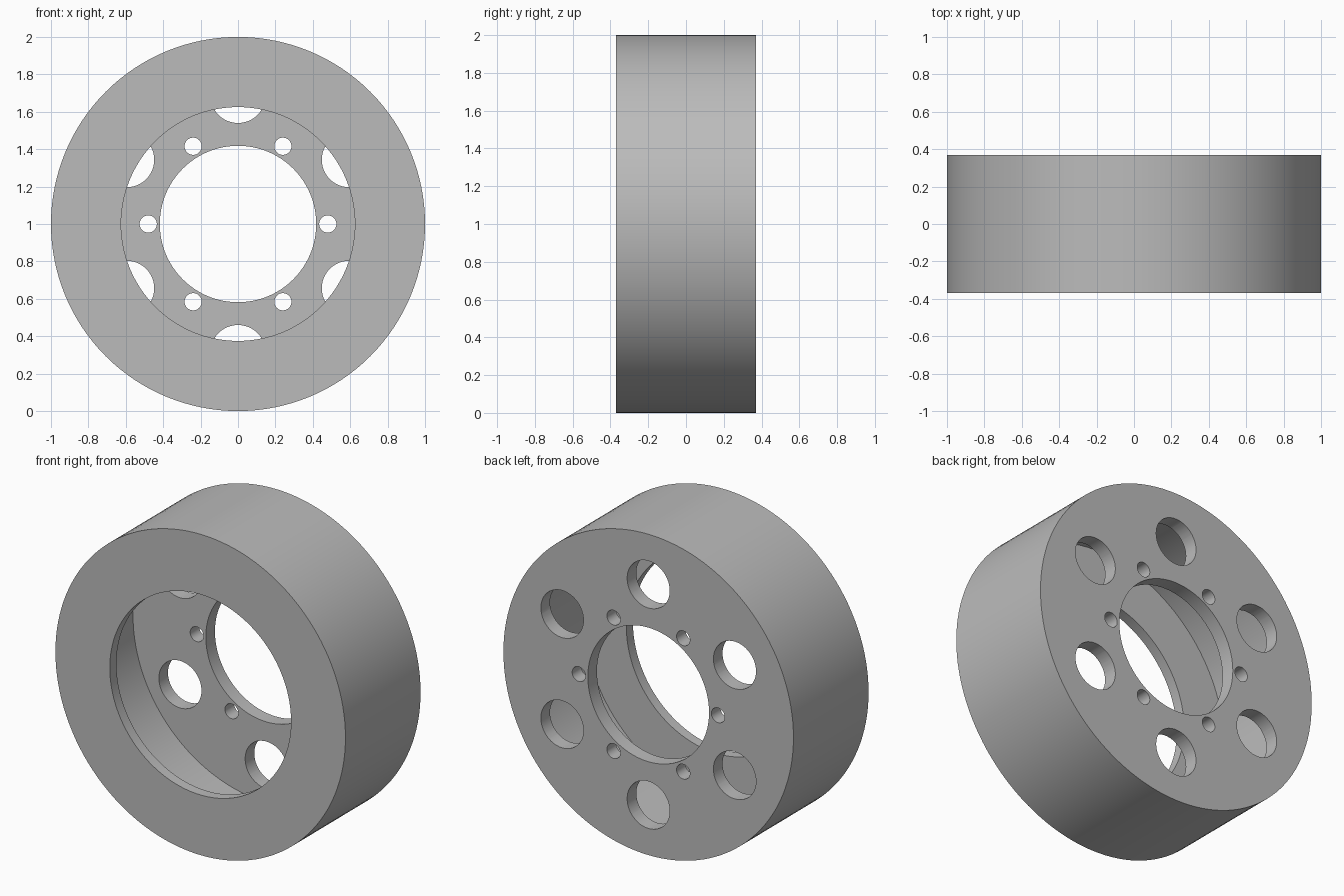
import bpy, bmesh, math
from mathutils import Matrix, Vector

if "Cube" in bpy.data.objects:
    bpy.data.objects.remove(bpy.data.objects["Cube"])

# Main sizes
CENTRE = Vector((0, 0, 1))
HALF = 0.37        # half width of the drum
OUTER = 1.0        # outside radius
CAVITY = 0.92      # radius inside the rim
MOUTH = 0.625      # front opening radius
BORE = 0.418       # central hole radius
LIP = 0.065        # front plate thickness
WEB = 0.09         # back plate thickness

grey = bpy.data.materials.new("plain grey")
grey.use_nodes = True
colour = (0.5, 0.5, 0.5, 1)
grey.diffuse_color = colour
grey.node_tree.nodes["Principled BSDF"].inputs["Base Color"].default_value = colour


def add_object(name, bm):
    bmesh.ops.recalc_face_normals(bm, faces=bm.faces)
    mesh = bpy.data.meshes.new(name)
    bm.to_mesh(mesh)
    bm.free()
    mesh.materials.append(grey)
    obj = bpy.data.objects.new(name, mesh)
    bpy.context.collection.objects.link(obj)
    return obj


def lathe(name, profile, steps):
    """Revolve a closed (radius, y) outline about the wheel axis."""
    bm = bmesh.new()
    verts = [bm.verts.new((r, y, CENTRE.z)) for r, y in profile]
    edges = [bm.edges.new((a, b)) for a, b in zip(verts, verts[1:] + verts[:1])]
    bmesh.ops.spin(bm, geom=verts + edges, cent=CENTRE, axis=(0, 1, 0),
                   angle=math.tau, steps=steps, use_merge=True)
    bmesh.ops.remove_doubles(bm, verts=bm.verts, dist=1e-5)
    return add_object(name, bm)


def ring_of_pins(bm, count, ring_radius, pin_radius, start):
    """Cylinders through the back plate, evenly spaced on a circle."""
    for i in range(count):
        a = start + math.tau * i / count
        place = CENTRE + Vector((math.cos(a) * ring_radius, HALF - WEB / 2,
                                 math.sin(a) * ring_radius))
        bmesh.ops.create_cone(
            bm, cap_ends=True, segments=48, radius1=pin_radius, radius2=pin_radius,
            depth=WEB * 2,
            matrix=Matrix.Translation(place) @ Matrix.Rotation(math.pi / 2, 4, "X"))


# Hollow drum with a front lip and a back plate
drum = lathe("hollow_drum", [
    (OUTER, -HALF), (OUTER, HALF), (BORE, HALF), (BORE, HALF - WEB),
    (CAVITY, HALF - WEB), (CAVITY, -HALF + LIP), (MOUTH, -HALF + LIP),
    (MOUTH, -HALF)], 128)

# Six large openings and six bolt holes in the back plate
bm = bmesh.new()
ring_of_pins(bm, 6, 0.687, 0.147, math.radians(30))
ring_of_pins(bm, 6, 0.48, 0.046, 0)
cutter = add_object("hole_cutter", bm)
cutter.hide_render = True

cut = drum.modifiers.new("holes", "BOOLEAN")
cut.operation = "DIFFERENCE"
cut.solver = "EXACT"
cut.object = cutter

# Apply the cut, then drop the helper
bpy.context.view_layer.objects.active = drum
drum.select_set(True)
bpy.ops.object.modifier_apply(modifier=cut.name)
bpy.data.objects.remove(cutter)
bpy.ops.object.shade_smooth_by_angle(angle=math.radians(30))
